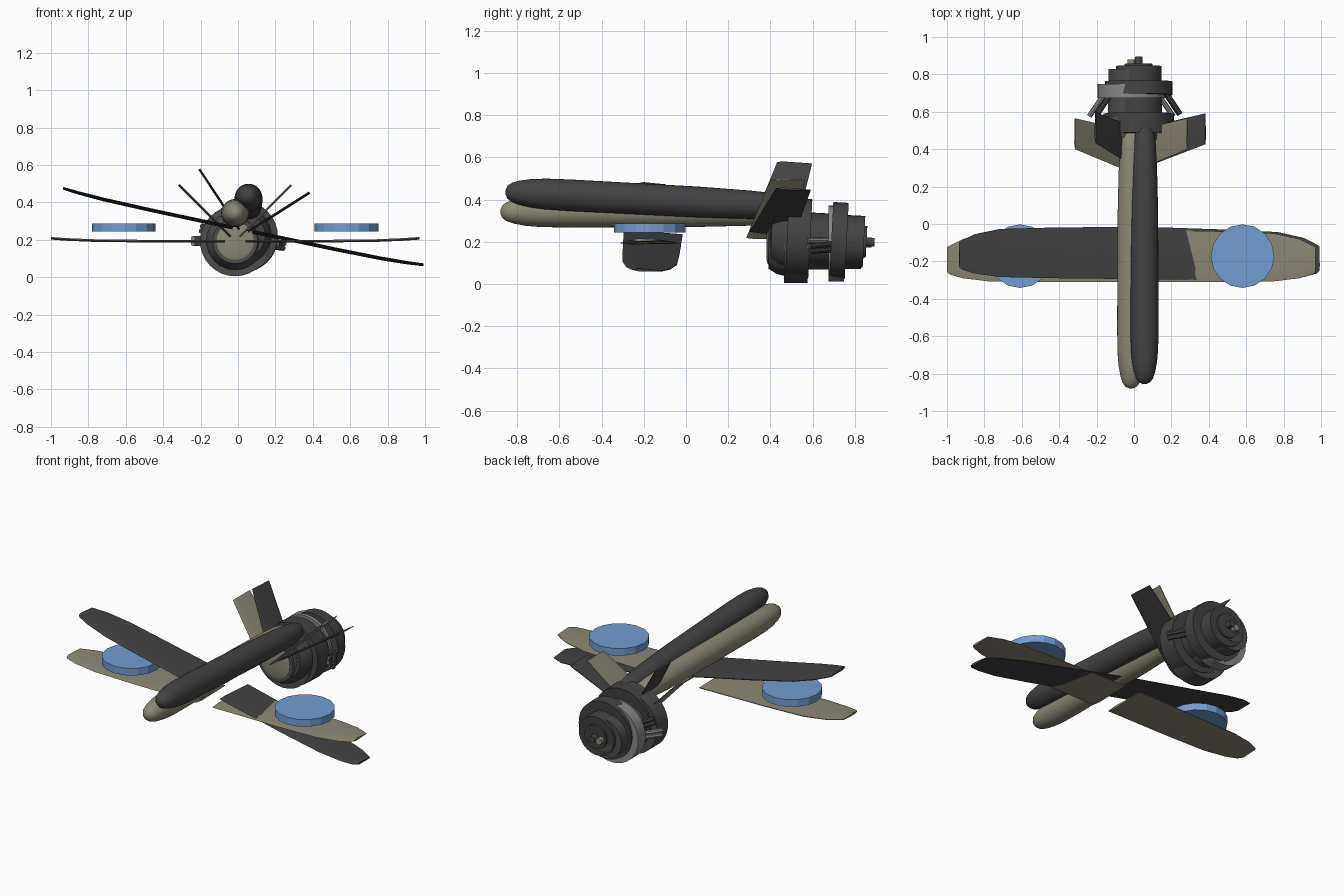
import bpy, bmesh, math
from mathutils import Matrix, Vector

if "Cube" in bpy.data.objects:
    bpy.data.objects.remove(bpy.data.objects["Cube"])


def material(name, color):
    m = bpy.data.materials.new(name)
    m.diffuse_color = (*color, 1)
    m.use_nodes = True
    m.node_tree.nodes["Principled BSDF"].inputs["Base Color"].default_value = m.diffuse_color
    return m


TAN = material("tan", (0.27, 0.25, 0.18))
CHARCOAL = material("charcoal", (0.056, 0.056, 0.058))
IRON = material("iron_grey", (0.075, 0.075, 0.077))
STEEL = material("steel_grey", (0.25, 0.25, 0.26))
BLUE = material("blue", (0.17, 0.34, 0.64))


def finish(name, bm, mat, frame, smooth=True):
    bmesh.ops.recalc_face_normals(bm, faces=bm.faces)
    bm.transform(frame)
    me = bpy.data.meshes.new(name)
    bm.to_mesh(me)
    bm.free()
    me.materials.append(mat)
    ob = bpy.data.objects.new(name, me)
    bpy.context.collection.objects.link(ob)
    if smooth:
        bpy.ops.object.select_all(action='DESELECT')
        ob.select_set(True)
        bpy.context.view_layer.objects.active = ob
        bpy.ops.object.shade_smooth_by_angle(angle=math.radians(35))
    return ob


def loft(bm, loops):
    """Skin closed loops of equal length and cap both ends."""
    rings = [[bm.verts.new(p) for p in loop] for loop in loops]
    n = len(rings[0])
    for a, b in zip(rings, rings[1:]):
        for i in range(n):
            j = (i + 1) % n
            bm.faces.new((a[i], a[j], b[j], b[i]))
    bm.faces.new(rings[0])
    bm.faces.new(rings[-1])


def lathe(name, profile, mat, frame, z=0.0, n=32):
    """Turn (y, radius) points around the long axis."""
    bm = bmesh.new()
    loft(bm, [[(r * math.cos(2 * math.pi * i / n), y,
                z + r * math.sin(2 * math.pi * i / n)) for i in range(n)]
              for y, r in profile])
    return finish(name, bm, mat, frame)


def panel(name, stations, mat, frame, thick):
    """Thin lifting surface from (x, front y, rear y, z) stations."""
    h = thick / 2
    bm = bmesh.new()
    loft(bm, [[(x, a, z), (x, a + 0.2 * (b - a), z + h), (x, b, z + 0.002),
               (x, b, z - 0.002), (x, a + 0.2 * (b - a), z - h)]
              for x, a, b, z in stations])
    return finish(name, bm, mat, frame)


WING = [(0.055, -0.14, 0.14, 0), (0.5, -0.14, 0.13, 0), (0.76, -0.137, 0.12, 0.003),
        (0.9, -0.12, 0.09, 0.009), (0.97, -0.1, 0.055, 0.014), (0.985, -0.085, 0.045, 0.016)]
FUSELAGE = [(-0.71, 0.008), (-0.7, 0.03), (-0.68, 0.045), (-0.645, 0.057), (-0.59, 0.067),
            (-0.52, 0.073), (-0.4, 0.075), (0.2, 0.073), (0.45, 0.067), (0.58, 0.06),
            (0.64, 0.05), (0.675, 0.033), (0.69, 0.01)]
FIN = [(0.035, 0.455, 0.67, 0), (0.425, 0.57, 0.735, 0)]


def craft(prefix, frame, body, engine, ring):
    lathe(prefix + "_fuselage", FUSELAGE, body, frame, z=0.15)
    for side, s in (("left", -1), ("right", 1)):
        mirror = frame @ Matrix.Diagonal((s, 1, 1, 1))
        panel(f"{prefix}_{side}_wing", WING, body, mirror, 0.014)
        # slanted tail surface
        tilt = Matrix.Rotation(math.radians(-45), 4, 'Y')
        panel(f"{prefix}_{side}_tail_fin", FIN, body, mirror @ tilt, 0.012)
        # pair of slanted engine struts
        for k, z in enumerate((-0.013, 0.013)):
            a, b = Vector((0.225, 0.745, z)), Vector((0.15, 0.855, z))
            d = b - a
            bm = bmesh.new()
            bmesh.ops.create_cone(bm, cap_ends=True, segments=8, radius1=0.014,
                                  radius2=0.014, depth=d.length)
            bm.transform(Matrix.Translation((a + b) / 2)
                         @ d.to_track_quat('Z', 'Y').to_matrix().to_4x4())
            finish(f"{prefix}_{side}_strut_{k + 1}", bm, ring, mirror)
    # engine, front to back
    lathe(prefix + "_engine_nose_cap", [(0.552, 0.08), (0.558, 0.1), (0.57, 0.1)], body, frame)
    lathe(prefix + "_engine_nose", [(0.56, 0.12), (0.6, 0.145), (0.64, 0.155)], engine, frame)
    lathe(prefix + "_front_drum", [(0.635, 0.188), (0.745, 0.188)], engine, frame)
    lathe(prefix + "_engine_core", [(0.74, 0.125), (0.845, 0.125)], engine, frame)
    lathe(prefix + "_engine_ring", [(0.845, 0.18), (0.918, 0.18)], ring, frame)
    lathe(prefix + "_rear_drum", [(0.916, 0.122), (1.0, 0.122)], engine, frame)
    lathe(prefix + "_rear_cap", [(0.998, 0.075), (1.012, 0.075)], engine, frame)
    lathe(prefix + "_rear_shaft", [(1.01, 0.021), (1.05, 0.021)], body, frame, n=16)


# level craft, and a second one banked and pitched through it
level = Matrix.Translation((-0.015, -0.17, 0.193))
banked = (Matrix.Translation((0.025, -0.155, 0.253))
          @ Matrix.Rotation(math.radians(-3), 4, 'X')
          @ Matrix.Rotation(math.radians(12), 4, 'Y'))
craft("level", level, TAN, IRON, STEEL)
craft("banked", banked, CHARCOAL, CHARCOAL, CHARCOAL)

# flat discs above the level wing
for side, s in (("left", -1), ("right", 1)):
    bm = bmesh.new()
    bmesh.ops.create_cone(bm, cap_ends=True, segments=16, radius1=0.17,
                          radius2=0.17, depth=0.044)
    finish(side + "_wing_disc", bm, BLUE,
           Matrix.Translation((-0.015 + 0.595 * s, -0.172, 0.266)), smooth=False)
